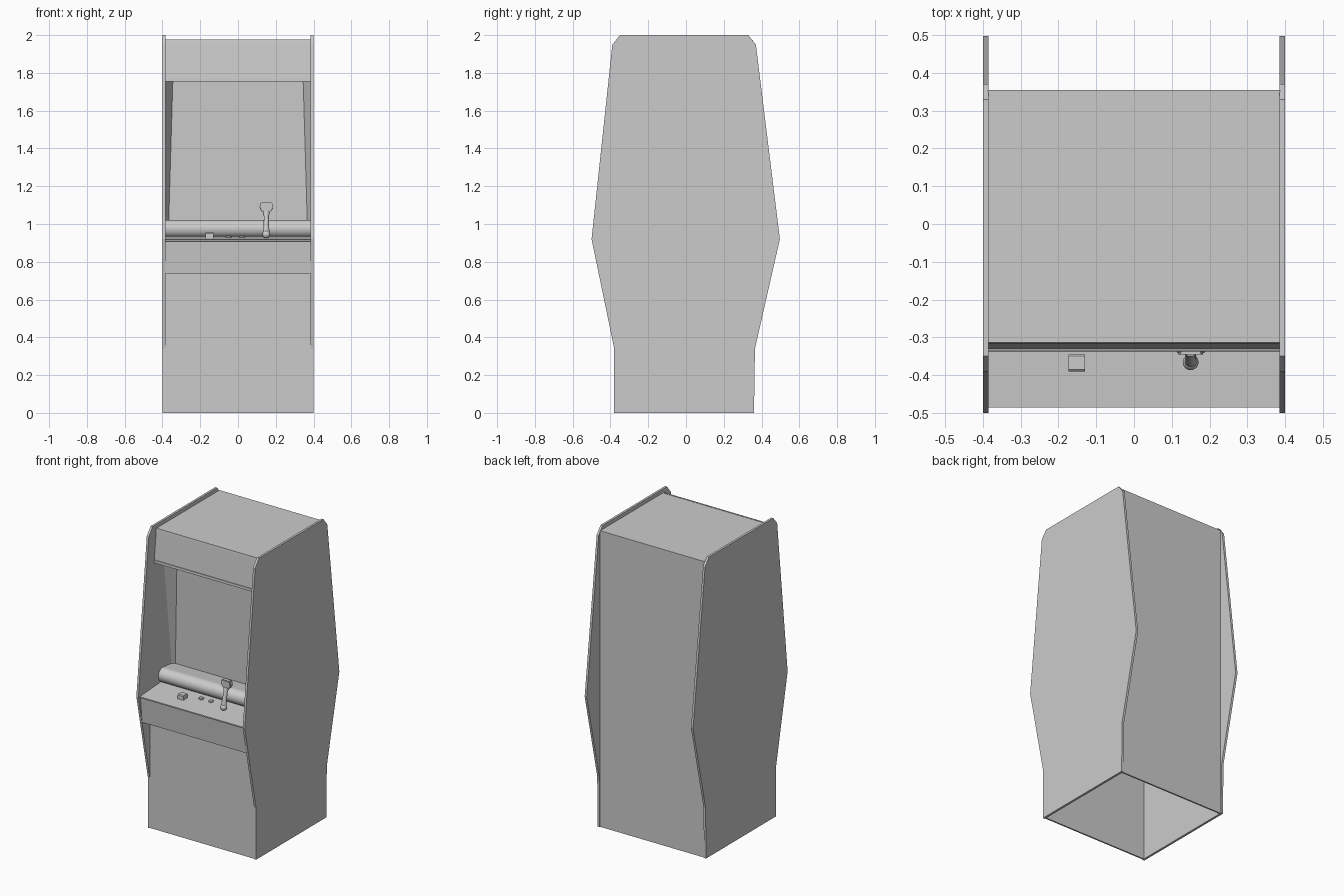
import bpy, bmesh, math
from mathutils import Vector

if "Cube" in bpy.data.objects:
    bpy.data.objects.remove(bpy.data.objects["Cube"])

grey = bpy.data.materials.new("plain_grey")
grey.diffuse_color = (0.6, 0.6, 0.6, 1)
grey.use_nodes = True
grey.node_tree.nodes["Principled BSDF"].inputs["Base Color"].default_value = grey.diffuse_color
W = 0.386  # inner half width


def finish(name, bm, smooth=False):
    bmesh.ops.recalc_face_normals(bm, faces=bm.faces[:])
    me = bpy.data.meshes.new(name)
    bm.to_mesh(me)
    bm.free()
    me.materials.append(grey)
    ob = bpy.data.objects.new(name, me)
    bpy.context.collection.objects.link(ob)
    if smooth:
        bpy.ops.object.select_all(action='DESELECT')
        ob.select_set(True)
        bpy.context.view_layer.objects.active = ob
        bpy.ops.object.shade_smooth_by_angle(angle=math.radians(35))
    return ob


def prism(name, pts, x0=-W, x1=W, smooth=False):
    """Closed (y, z) profile extruded along x."""
    bm = bmesh.new()
    f = bm.faces.new([bm.verts.new((x0, y, z)) for y, z in pts])
    r = bmesh.ops.extrude_face_region(bm, geom=[f])
    vs = [v for v in r["geom"] if isinstance(v, bmesh.types.BMVert)]
    bmesh.ops.translate(bm, verts=vs, vec=(x1 - x0, 0, 0))
    return finish(name, bm, smooth)


def loft(name, rings, n=16):
    """Solid through round rings given as (centre, radius x, radius y)."""
    bm = bmesh.new()
    loops = []
    for c, rx, ry in rings:
        loops.append([bm.verts.new((c[0] + rx * math.cos(2 * math.pi * i / n),
                                    c[1] + ry * math.sin(2 * math.pi * i / n), c[2]))
                      for i in range(n)])
    for a, b in zip(loops, loops[1:]):
        for i in range(n):
            j = (i + 1) % n
            bm.faces.new((a[i], a[j], b[j], b[i]))
    bm.faces.new(loops[0])
    bm.faces.new(loops[-1])
    return finish(name, bm, True)


# Side panels
side = [(-0.38, 0), (-0.38, 0.34), (-0.5, 0.92), (-0.39, 1.95), (-0.35, 2),
        (0.33, 2), (0.37, 1.95), (0.497, 0.92), (0.365, 0.34), (0.36, 0)]
prism("side_panel_left", side, -0.4, -0.385)
prism("side_panel_right", side, 0.385, 0.4)

# Cabinet shell: lower front, roof and back, open underneath
prism("lower_front", [(-0.376, 0), (-0.376, 0.745), (-0.366, 0.745), (-0.366, 0)])
prism("back_panel", [(0.345, 0), (0.355, 0), (0.355, 1.975), (0.345, 1.975)])
prism("roof", [(-0.31, 1.965), (-0.31, 1.975), (0.352, 1.975), (0.352, 1.965)])

# Control box
prism("control_box", [(-0.36, 0.738), (-0.462, 0.738), (-0.478, 0.908), (-0.486, 0.91),
                      (-0.486, 0.918), (-0.27, 0.932), (-0.2, 0.932), (-0.2, 0.9)])

# Rounded roll behind the controls, with shelf to the screen
arc = [(-0.243 + 0.047 * math.cos(math.radians(a)), 0.975 + 0.047 * math.sin(math.radians(a)))
       for a in range(250, 79, -10)]
prism("padded_roll", arc + [(-0.12, 1.01), (-0.12, 0.93)], smooth=True)

# Screen and the tapered bezels on both sides
prism("screen", [(-0.135, 0.95), (-0.15, 1.755), (-0.14, 1.755), (-0.125, 0.95)])
for s, tag in ((-1, "left"), (1, "right")):
    bm = bmesh.new()
    bm.faces.new([bm.verts.new(p) for p in (
        (s * W, -0.235, 1.757), (s * 0.345, -0.15, 1.757),
        (s * 0.367, -0.136, 1.0), (s * W, -0.15, 1.0))])
    finish("bezel_" + tag, bm)

# Marquee box with thin trim strips
prism("marquee", [(-0.312, 1.968), (-0.332, 1.765), (-0.332, 1.756), (-0.14, 1.756),
                  (-0.14, 1.766), (-0.31, 1.766), (-0.29, 1.968)])
prism("marquee_trim_bottom", [(-0.337, 1.755), (-0.336, 1.772), (-0.325, 1.772), (-0.325, 1.755)])
prism("marquee_trim_top", [(-0.316, 1.962), (-0.314, 1.977), (-0.305, 1.977), (-0.305, 1.962)])

# Square button with chamfered top
sq = prism("square_button", [(-0.39, 0.92), (-0.39, 0.95), (-0.385, 0.955),
                             (-0.35, 0.955), (-0.345, 0.95), (-0.345, 0.92)], -0.173, -0.13)

# Two low round buttons
for i, x in enumerate((-0.05, 0.022)):
    loft("round_button_%d" % (i + 1), [((x, -0.315, 0.92), 0.016, 0.016),
                                       ((x, -0.315, 0.934), 0.016, 0.016),
                                       ((x, -0.315, 0.938), 0.012, 0.012)])

# Control stick leaning back: ball foot, stem, six-sided head
X = 0.15
loft("stick_foot", [((X, -0.366, 0.945 + 0.021 * math.sin(t)), 0.021 * math.cos(t), 0.021 * math.cos(t))
                    for t in [math.radians(a) for a in range(-75, 76, 25)]])
loft("stick_stem", [((X, -0.366, 0.94), 0.018, 0.016), ((X, -0.36, 0.98), 0.015, 0.014),
                    ((X, -0.345, 1.04), 0.013, 0.013), ((X, -0.335, 1.07), 0.02, 0.015)])
bm = bmesh.new()
hexa = [(-0.02, 1.06), (0.02, 1.06), (0.037, 1.085), (0.03, 1.115), (-0.03, 1.115), (-0.037, 1.085)]
f = bm.faces.new([bm.verts.new((X + x, -0.346, z)) for x, z in hexa])
r = bmesh.ops.extrude_face_region(bm, geom=[f])
bmesh.ops.translate(bm, verts=[v for v in r["geom"] if isinstance(v, bmesh.types.BMVert)],
                    vec=(0, 0.03, 0))
bmesh.ops.bevel(bm, geom=bm.edges[:], offset=0.004, segments=2, affect='EDGES')
finish("stick_head", bm, True)
